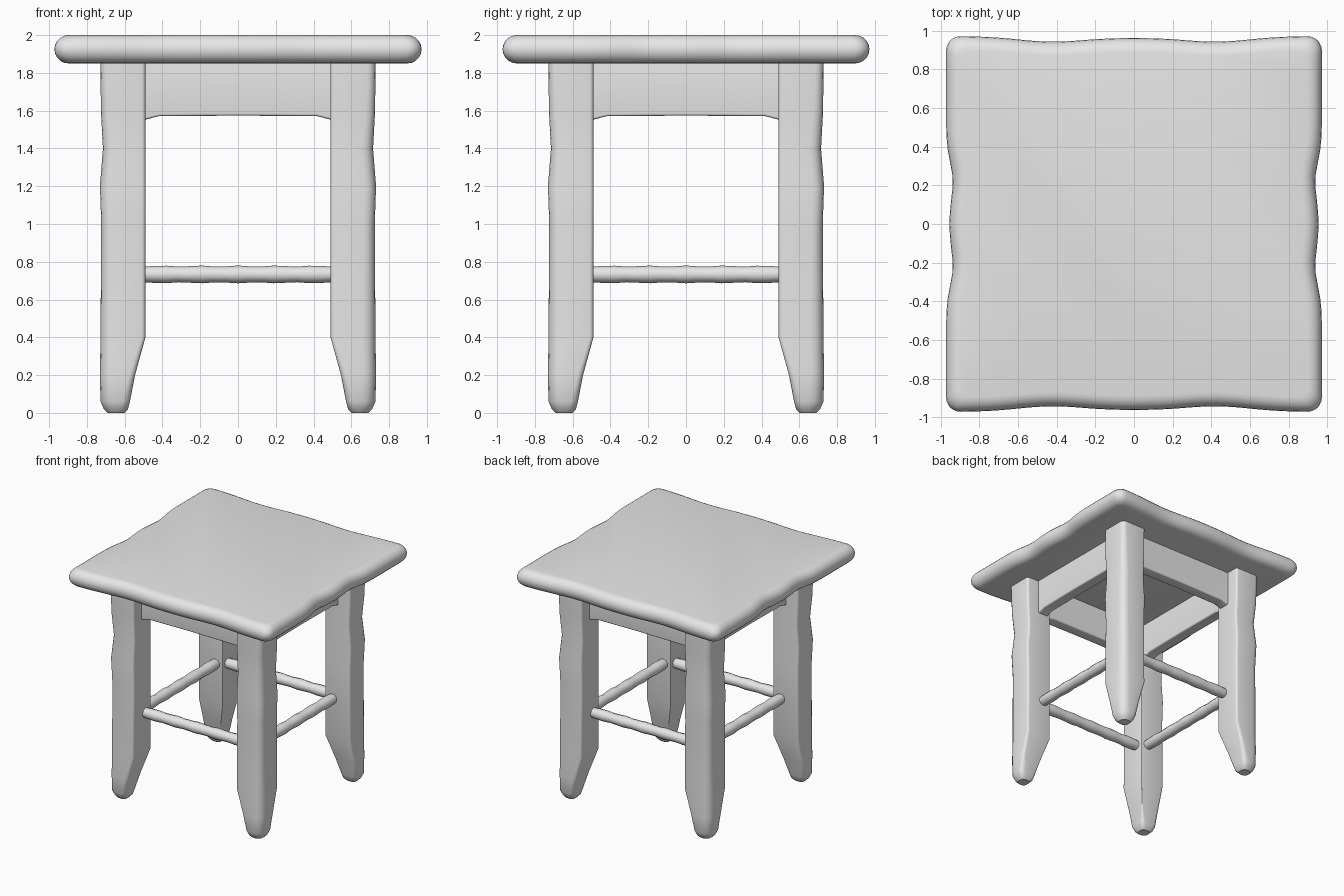
import bpy, bmesh, math
from math import sin, cos, pi, exp

cube = bpy.data.objects.get("Cube")
if cube:
    bpy.data.objects.remove(cube)

grey = bpy.data.materials.new("plain_grey")
grey.use_nodes = True
GREY = (0.8, 0.8, 0.8, 1)
grey.diffuse_color = GREY
grey.node_tree.nodes["Principled BSDF"].inputs["Base Color"].default_value = GREY


def loft(name, rings, angle=40):
    """Skin a list of equal-length closed rings and cap both ends."""
    bm = bmesh.new()
    loops = [[bm.verts.new(p) for p in ring] for ring in rings]
    n = len(loops[0])
    for a, b in zip(loops, loops[1:]):
        for i in range(n):
            j = (i + 1) % n
            bm.faces.new((a[i], a[j], b[j], b[i]))
    bm.faces.new(loops[0][::-1])
    bm.faces.new(loops[-1])
    bmesh.ops.recalc_face_normals(bm, faces=bm.faces)
    mesh = bpy.data.meshes.new(name)
    bm.to_mesh(mesh)
    bm.free()
    mesh.materials.append(grey)
    ob = bpy.data.objects.new(name, mesh)
    bpy.context.collection.objects.link(ob)
    bpy.ops.object.select_all(action='DESELECT')
    ob.select_set(True)
    bpy.context.view_layer.objects.active = ob
    bpy.ops.object.shade_smooth_by_angle(angle=math.radians(angle))
    return ob


def rounded_rect(x0, x1, y0, y1, radii, segs=4, side=1):
    """Counter-clockwise outline from corner (x1, y1), one radius per corner."""
    corners = [(x1, y1, -1, -1), (x0, y1, 1, -1), (x0, y0, 1, 1), (x1, y0, -1, 1)]
    arcs = []
    for k, (cx, cy, dx, dy) in enumerate(corners):
        r = radii[k]
        arcs.append([(cx + dx * r + r * cos(pi / 2 * (k + i / segs)),
                      cy + dy * r + r * sin(pi / 2 * (k + i / segs)))
                     for i in range(segs + 1)])
    pts = []
    for k, arc in enumerate(arcs):
        pts += arc
        (ax, ay), (bx, by) = arc[-1], arcs[(k + 1) % 4][0]
        pts += [(ax + (bx - ax) * i / side, ay + (by - ay) * i / side)
                for i in range(1, side)]
    return pts


def bump(v, centre, width):
    return exp(-((v - centre) / width) ** 2)


# Seat: rounded slab with a wavy, worn outline
def seat_ring(inset, z):
    h = 0.972 - inset
    ring = []
    for x, y in rounded_rect(-h, h, -h, h, [max(0.075 - inset * 0.4, 0.03)] * 4, 5, 28):
        wx = 0.035 * bump(abs(y), 0.22, 0.14) + 0.014 * bump(y, 0, 0.12)
        wy = 0.03 * bump(abs(x), 0.42, 0.25) + 0.008 * bump(x, 0, 0.2)
        ring.append((x * (1 - wx), y * (1 - wy), z))
    return ring


R = 0.075
edge = [-pi / 2 + pi * i / 10 for i in range(11)]
loft("seat", [seat_ring(R * (1 - cos(a)), 1.925 + R * sin(a)) for a in edge])

# Legs: square posts, worn on the outer corner, tapering to a rounded foot
# height, inner edge, outer edge, outer corner radius, other corner radius
LEG = [(0, 0.60, 0.69, 0.04, 0.03), (0.02, 0.583, 0.71, 0.06, 0.04),
       (0.06, 0.572, 0.728, 0.07, 0.04), (0.2, 0.545, 0.731, 0.07, 0.03),
       (0.4, 0.49, 0.728, 0.07, 0.02), (1.0, 0.49, 0.724, 0.06, 0.02),
       (1.2, 0.49, 0.731, 0.06, 0.02), (1.4, 0.49, 0.715, 0.06, 0.02),
       (1.6, 0.49, 0.726, 0.05, 0.02), (1.86, 0.49, 0.728, 0.04, 0.02)]


def leg(name, sx, sy):
    rings = []
    for z, inner, outer, ro, rs in LEG:
        ri = 0.03 if z < 0.1 else 0.006
        outline = rounded_rect(inner, outer, inner, outer, [ro, rs, ri, rs])
        rings.append([(sx * x, sy * y, z) for x, y in outline])
    loft(name, rings, 35)


for fb, sy in (("front", -1), ("back", 1)):
    for lr, sx in (("left", 1), ("right", -1)):
        leg(f"{fb}_{lr}_leg", sx, sy)

# Aprons and stretchers, made along x and turned to each side
for k, side in enumerate(("front", "left", "back", "right")):
    rings = []
    for u in (-0.5, -0.47, -0.42, -0.2, 0, 0.2, 0.42, 0.47, 0.5):
        low = 1.57 - 0.02 * max(0, (abs(u) - 0.42) / 0.08) + 0.004 * (1 - abs(u) * 2)
        outline = rounded_rect(-0.615, -0.515, low, 1.86, [0.003, 0.003, 0.012, 0.012])
        rings.append([(u, y, z) for y, z in outline])
    apron = loft(f"{side}_apron", rings)

    rings = []
    for i in range(17):
        u = -0.5 + i / 16
        wave = 0.003 * cos(u * 10 * pi)
        rings.append([(u, -0.56 + (0.045 + wave) * cos(a),
                       0.733 + (0.044 + wave) * sin(a))
                      for a in [2 * pi * (j + 0.5) / 10 for j in range(10)]])
    rail = loft(f"{side}_stretcher", rings)
    apron.rotation_euler.z = rail.rotation_euler.z = k * pi / 2
